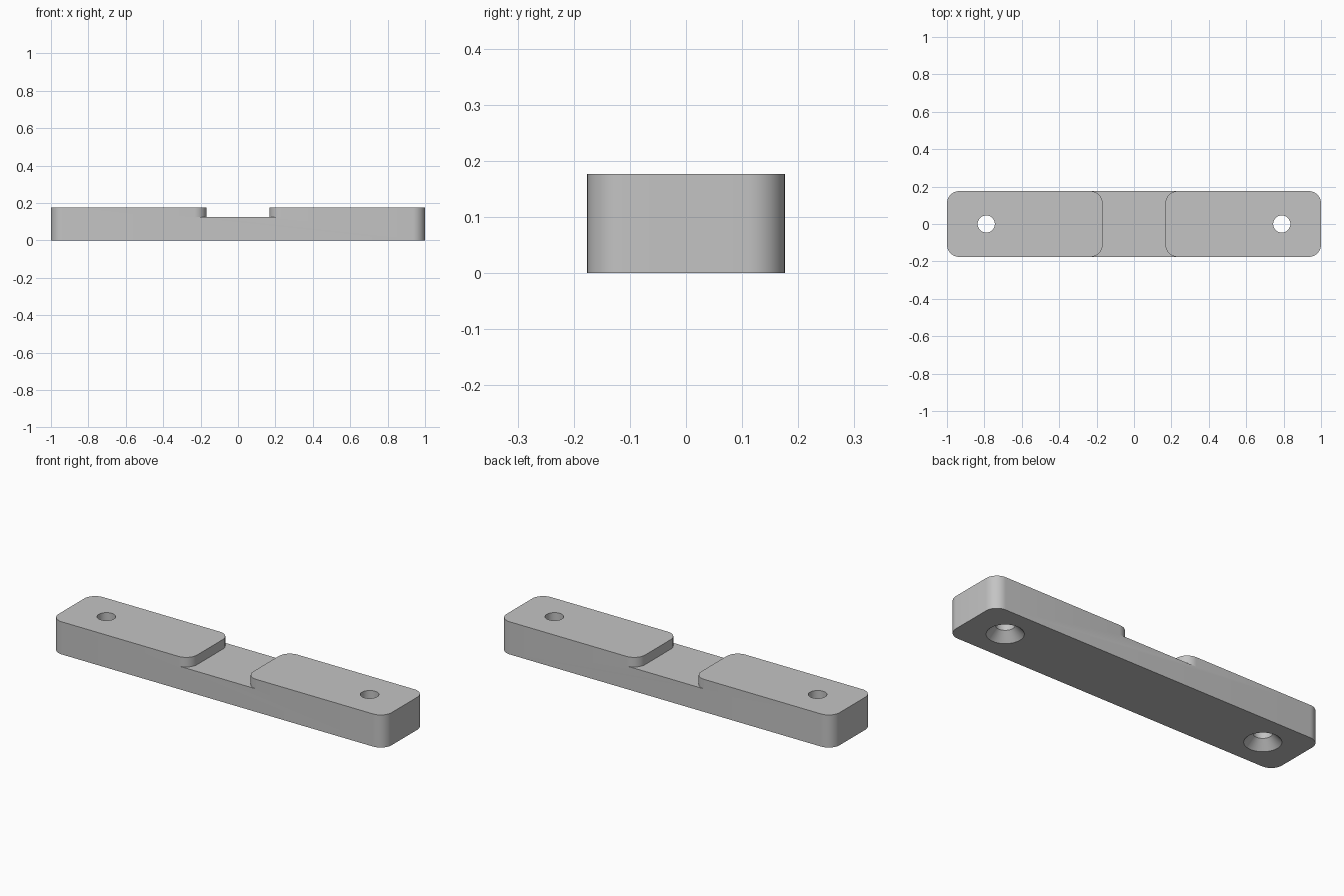
import bpy, bmesh
from math import cos, sin, pi

HALF_L, HALF_W, HEIGHT = 1.0, 0.176, 0.177
LEDGE_Z, GAP, RADIUS = 0.125, 0.168, 0.066
HOLE_X, HOLE_R, SINK_R, SINK_DEPTH = 0.79, 0.046, 0.09, 0.047
STEPS = 12

cube = bpy.data.objects.get("Cube")
if cube:
    bpy.data.objects.remove(cube, do_unlink=True)

grey = bpy.data.materials.new("plain grey")
grey.use_nodes = True
colour = (0.55, 0.55, 0.55, 1)
grey.diffuse_color = colour
grey.node_tree.nodes["Principled BSDF"].inputs["Base Color"].default_value = colour


def arc(cx, cy, start, end):
    """Points on a corner arc, angles in quarter turns."""
    angles = [(start + (end - start) * i / STEPS) * pi / 2 for i in range(STEPS + 1)]
    return [(cx + RADIUS * cos(a), cy + RADIUS * sin(a)) for a in angles]


def finish(name, bm):
    bmesh.ops.recalc_face_normals(bm, faces=bm.faces)
    mesh = bpy.data.meshes.new(name)
    bm.to_mesh(mesh)
    bm.free()
    mesh.materials.append(grey)
    obj = bpy.data.objects.new(name, mesh)
    bpy.context.collection.objects.link(obj)
    return obj


def prism(name, outline, z0, z1):
    bm = bmesh.new()
    face = bm.faces.new([bm.verts.new((x, y, z0)) for x, y in outline])
    top = bmesh.ops.extrude_face_region(bm, geom=[face])["geom"]
    verts = [v for v in top if isinstance(v, bmesh.types.BMVert)]
    bmesh.ops.translate(bm, verts=verts, vec=(0, 0, z1 - z0))
    return finish(name, bm)


def lathe(name, x, profile, sides=48):
    """Closed round solid from (radius, height) pairs."""
    bm = bmesh.new()
    rings = [[bm.verts.new((x + r * cos(2 * pi * i / sides), r * sin(2 * pi * i / sides), z))
              for i in range(sides)] for r, z in profile]
    for a, b in zip(rings, rings[1:]):
        for i in range(sides):
            j = (i + 1) % sides
            bm.faces.new((a[i], a[j], b[j], b[i]))
    bm.faces.new(rings[0])
    bm.faces.new(rings[-1])
    return finish(name, bm)


# Bar with rounded vertical corners
cx, cy = HALF_L - RADIUS, HALF_W - RADIUS
outline = arc(cx, cy, 0, 1) + arc(-cx, cy, 1, 2) + arc(-cx, -cy, 2, 3) + arc(cx, -cy, 3, 4)
bar = prism("mounting_bar", outline, 0, HEIGHT)

# Middle recess, flared to round the inner corners of both raised pads
gx, outside = GAP + RADIUS, HALF_W + 0.05
notch = ([(gx, outside)] + arc(gx, cy, 1, 2) + arc(gx, -cy, 2, 3) + [(gx, -outside)]
         + [(-gx, -outside)] + arc(-gx, -cy, 3, 4) + arc(-gx, cy, 4, 5) + [(-gx, outside)])
cutters = [prism("recess_cutter", notch, LEDGE_Z, HEIGHT + 0.1)]

# Screw holes, countersunk from below
slope = (SINK_R - HOLE_R) / SINK_DEPTH
for side, x in (("right", -HOLE_X), ("left", HOLE_X)):
    profile = [(SINK_R + 0.05 * slope, -0.05), (HOLE_R, SINK_DEPTH), (HOLE_R, HEIGHT + 0.1)]
    cutters.append(lathe(side + "_hole_cutter", x, profile))

bpy.ops.object.select_all(action="DESELECT")
bar.select_set(True)
bpy.context.view_layer.objects.active = bar
for cutter in cutters:
    cutter.hide_render = True
    mod = bar.modifiers.new(cutter.name, "BOOLEAN")
    mod.operation, mod.solver, mod.object = "DIFFERENCE", "EXACT", cutter
    bpy.ops.object.modifier_apply(modifier=mod.name)
    bpy.data.objects.remove(cutter, do_unlink=True)

bpy.ops.object.shade_smooth_by_angle(angle=pi / 6)
